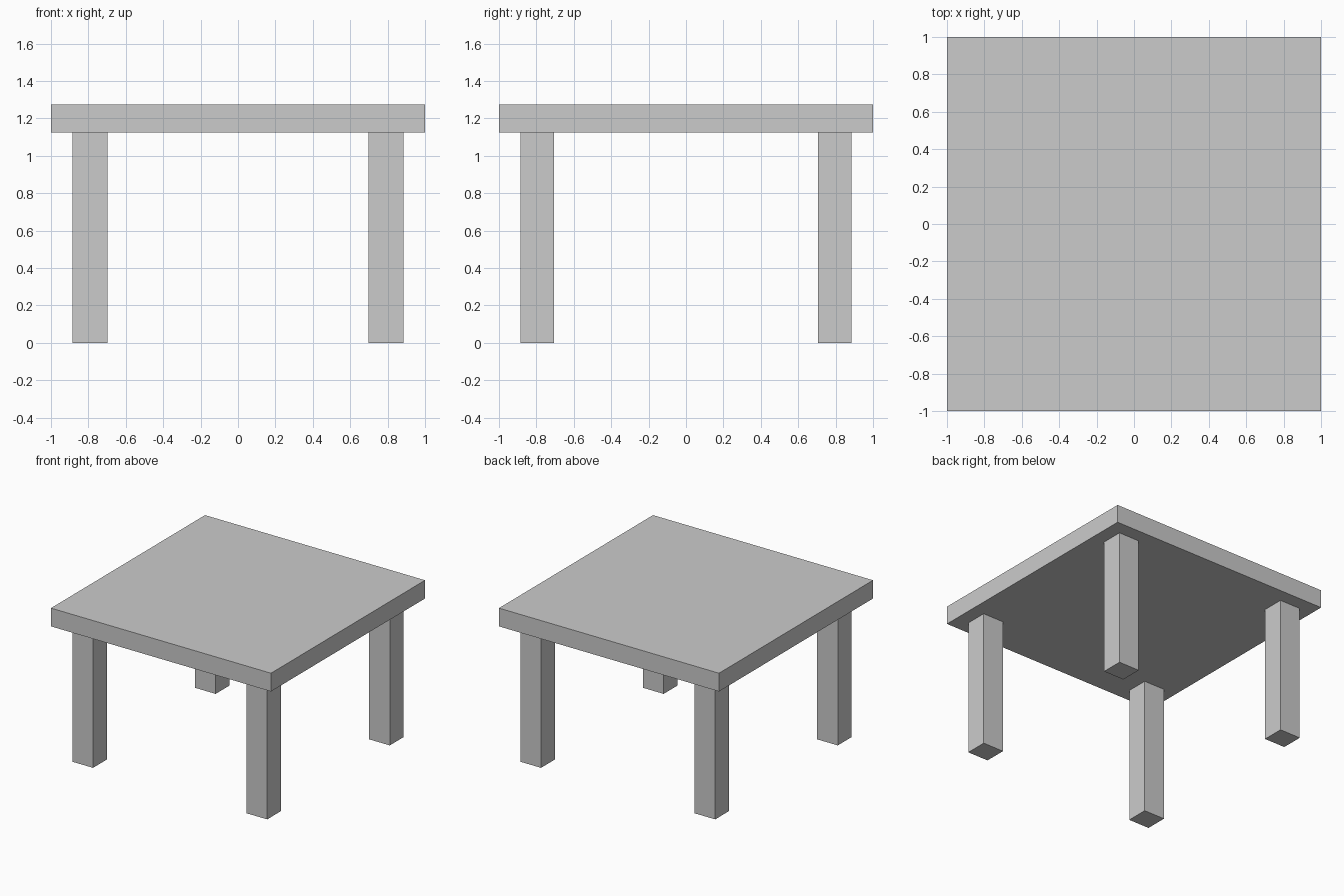
import bpy

if "Cube" in bpy.data.objects:
    bpy.data.objects.remove(bpy.data.objects["Cube"])

TOP_Z, UNDERSIDE_Z = 1.275, 1.125


def box(name, lo, hi):
    """Axis-aligned box spanning corner lo to corner hi."""
    centre = [(a + b) / 2 for a, b in zip(lo, hi)]
    bpy.ops.mesh.primitive_cube_add(size=1, location=centre)
    obj = bpy.context.object
    obj.name = name
    obj.scale = [b - a for a, b in zip(lo, hi)]
    bpy.ops.object.transform_apply(location=False, rotation=False, scale=True)
    return obj


# Square table top
box("table_top", (-1, -1, UNDERSIDE_Z), (1, 1, TOP_Z))

# Four square legs, inset from the corners
LEG_X = (0.697, 0.886)
LEG_Y = (0.705, 0.886)
for side, sx in (("left", -1), ("right", 1)):
    for end, sy in (("front", -1), ("back", 1)):
        xs = sorted(sx * v for v in LEG_X)
        ys = sorted(sy * v for v in LEG_Y)
        box(f"{end}_{side}_leg", (xs[0], ys[0], 0), (xs[1], ys[1], UNDERSIDE_Z))
